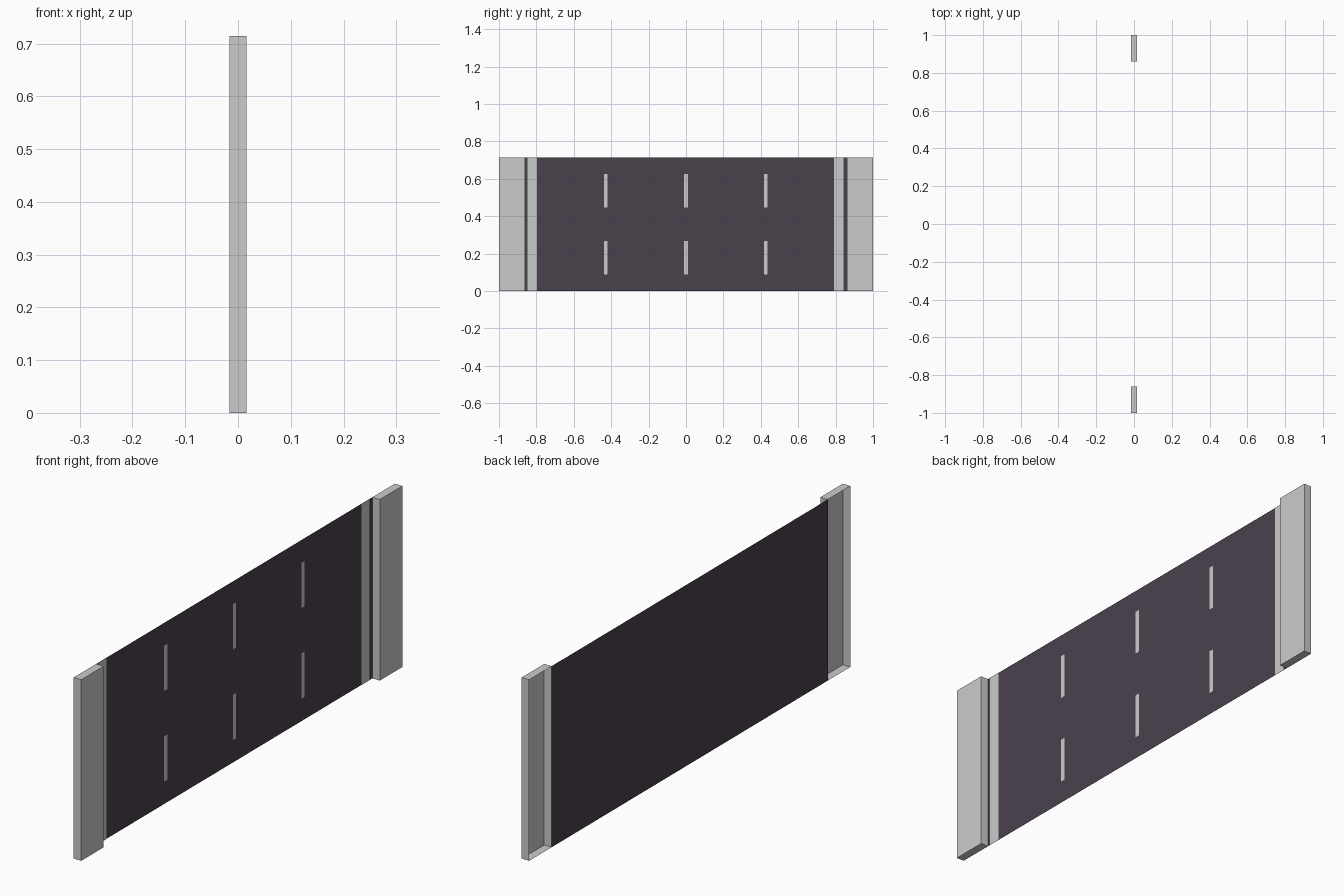
import bpy, bmesh

if "Cube" in bpy.data.objects:
    bpy.data.objects.remove(bpy.data.objects["Cube"])

H = 0.714      # height of the panel
X = 0.0164     # half depth of the kerbs
KERB = 0.86    # inner edge of the kerbs
LIFT = 0.001   # paint sits just in front of the asphalt


def make_object(name, bm, mat=None):
    mesh = bpy.data.meshes.new(name)
    bm.to_mesh(mesh)
    bm.free()
    obj = bpy.data.objects.new(name, mesh)
    bpy.context.collection.objects.link(obj)
    if mat:
        mesh.materials.append(mat)
    return obj


def panel(name, x, y0, y1, z0, z1, mat=None):
    """Flat sheet facing +x."""
    bm = bmesh.new()
    bm.faces.new([bm.verts.new((x, y, z))
                  for y, z in ((y0, z0), (y1, z0), (y1, z1), (y0, z1))])
    return make_object(name, bm, mat)


def kerb(name, y0, y1):
    """Box with an open back."""
    bm = bmesh.new()
    bmesh.ops.create_cube(bm, size=1)
    bmesh.ops.scale(bm, vec=(2 * X, y1 - y0, H), verts=bm.verts)
    bmesh.ops.translate(bm, vec=(0, (y0 + y1) / 2, H / 2), verts=bm.verts)
    bm.normal_update()
    back = [f for f in bm.faces if f.normal.x < -0.5]
    bmesh.ops.delete(bm, geom=back, context='FACES_ONLY')
    return make_object(name, bm)


asphalt = bpy.data.materials.new("asphalt")
asphalt.diffuse_color = (0.07, 0.052, 0.073, 1)
asphalt.use_nodes = True
asphalt.node_tree.nodes["Principled BSDF"].inputs["Base Color"].default_value = asphalt.diffuse_color

# Road surface and the two raised kerbs
panel("road_surface", -X, -KERB, KERB, 0, H, asphalt)
kerb("kerb_left", -1, -KERB)
kerb("kerb_right", KERB, 1)

# Solid edge lines
panel("edge_line_left", -X + LIFT, -0.847, -0.797, 0, H)
panel("edge_line_right", -X + LIFT, 0.792, 0.842, 0, H)

# Dashed lane lines: three columns of two dashes
for col, y in enumerate((-0.428, 0, 0.426)):
    for row in range(2):
        zc = H * (0.25 + 0.5 * row)
        panel(f"lane_dash_{col}_{row}", -X + LIFT,
              y - 0.0095, y + 0.0095, zc - H / 8, zc + H / 8)
